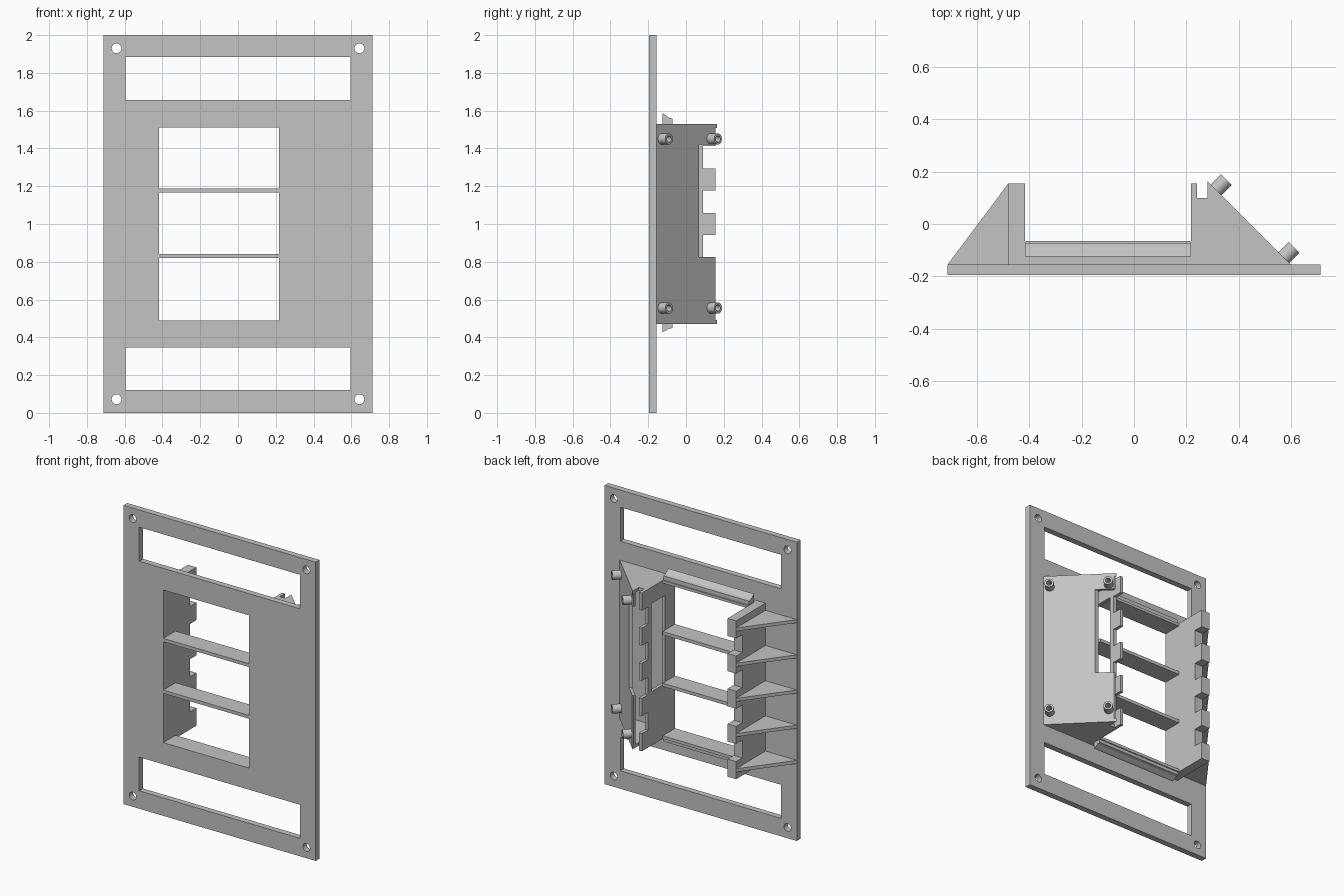
import bpy, bmesh, math
from mathutils import Matrix, Vector

cube = bpy.data.objects.get("Cube")
if cube:
    bpy.data.objects.remove(cube, do_unlink=True)

# One grey for everything
grey = bpy.data.materials.new("plain_grey")
grey.use_nodes = True
colour = (0.55, 0.55, 0.55, 1)
grey.diffuse_color = colour
grey.node_tree.nodes["Principled BSDF"].inputs["Base Color"].default_value = colour

BACK, RIM = -0.155, 0.155        # back of the plate, rear edge of the walls
LOW, HIGH, SKIN = 0.47, 1.53, 0.022
WIN_L, WIN_R = -0.417, 0.218     # window sides


def prism(name, pts, axis, a, b):
    """Extrude a 2D outline along an axis: x takes (y, z), y takes (x, z), z takes (x, y)."""
    place = {"x": lambda p, t: (t, p[0], p[1]),
             "y": lambda p, t: (p[0], t, p[1]),
             "z": lambda p, t: (p[0], p[1], t)}[axis]
    bm = bmesh.new()
    face = bm.faces.new([bm.verts.new(place(p, a)) for p in pts])
    ext = bmesh.ops.extrude_face_region(bm, geom=[face])
    shift = Vector(place((0, 0), b - a))
    bmesh.ops.translate(bm, vec=shift,
                        verts=[v for v in ext["geom"] if isinstance(v, bmesh.types.BMVert)])
    bmesh.ops.recalc_face_normals(bm, faces=bm.faces)
    mesh = bpy.data.meshes.new(name)
    bm.to_mesh(mesh)
    bm.free()
    obj = bpy.data.objects.new(name, mesh)
    mesh.materials.append(grey)
    bpy.context.collection.objects.link(obj)
    return obj


def rect(a, b, c, d):
    return [(a, c), (b, c), (b, d), (a, d)]


def circle(x, y, r, n=24):
    return [(x + r * math.cos(i * math.tau / n), y + r * math.sin(i * math.tau / n))
            for i in range(n)]


def cut(obj, cutters):
    """Subtract the cutters for good and remove them."""
    for c in cutters:
        c.hide_render = True
        mod = obj.modifiers.new("cut", "BOOLEAN")
        mod.object, mod.operation, mod.solver = c, "DIFFERENCE", "EXACT"
    graph = bpy.context.evaluated_depsgraph_get()
    mesh = bpy.data.meshes.new_from_object(obj.evaluated_get(graph))
    obj.modifiers.clear()
    obj.data = mesh
    for c in cutters:
        bpy.data.objects.remove(c, do_unlink=True)


# Face plate with window, two slots and corner holes
plate = prism("face_plate", rect(-0.712, 0.712, 0, 2), "y", -0.195, BACK)
openings = [rect(WIN_L, WIN_R, 0.49, 1.512),
            rect(-0.595, 0.595, 0.12, 0.345), rect(-0.595, 0.595, 1.657, 1.885)]
openings += [circle(x, z, 0.026) for x in (-0.643, 0.643) for z in (0.072, 1.93)]
cut(plate, [prism("cutter", o, "y", -0.3, 0) for o in openings])

# Shelves across the window
for name, z in (("lower_divider", 0.82), ("upper_divider", 1.166)):
    prism(name, rect(WIN_L, WIN_R, z, z + SKIN), "y", -0.195, -0.065)
prism("bottom_shelf", rect(WIN_L, WIN_R, LOW, 0.49), "y", BACK, -0.065)
prism("top_shelf", rect(WIN_L, WIN_R, 1.512, HIGH), "y", BACK, -0.065)

# Hooked clip strips on the outer shelves
hook = [(-0.125, 0), (-0.125, 0.057), (-0.115, 0.052), (-0.09, 0.032),
        (-0.072, 0.028), (-0.072, 0)]
prism("top_clip", [(y, HIGH + z) for y, z in hook], "x", WIN_L, WIN_R)
prism("bottom_clip", [(y, LOW - 0.75 * z) for y, z in hook], "x", WIN_L, WIN_R)

# Toothed wall outline: five teeth, four notches
step = (HIGH - LOW) / 9
teeth = [(BACK, LOW)]
for i in range(9):
    y = RIM if i % 2 == 0 else 0.09
    teeth += [(y, LOW + i * step), (y, LOW + (i + 1) * step)]
teeth.append((BACK, HIGH))

prism("thick_toothed_wall", teeth, "x", -0.48, WIN_L)
thin = prism("thin_toothed_wall", teeth, "x", WIN_R, WIN_R + SKIN)
cut(thin, [prism("cutter", rect(-0.09, 0.055, 0.83, 1.42), "x", 0.1, 0.4)])

# Triangular ribs behind every tooth of the thick wall
for i in range(5):
    z = LOW + (2 * i + 0.5) * step
    prism(f"rib_{i + 1}", [(-0.712, BACK), (-0.48, BACK), (-0.48, RIM)], "z",
          z - 0.011, z + 0.011)

# Sloped panel with a long rear cutout
slope = 0.445
panel = prism("sloped_panel",
              [(slope - BACK, BACK), (slope - RIM, RIM), (0.28, RIM), (0.28, 0.137),
               (slope - 0.028 - BACK, BACK)], "z", LOW, HIGH)
cut(panel, [prism("cutter", rect(0.07, 0.3, 0.825, 1.42), "x", 0.26, 0.5)])

# End caps with a channel between wall and panel
cap = [(WIN_R, BACK), (slope - BACK, BACK), (0.28, slope - 0.28), (0.28, 0.1),
       (WIN_R + SKIN, 0.1), (WIN_R + SKIN, RIM), (WIN_R, RIM)]
prism("bottom_cap", cap, "z", LOW, LOW + SKIN)
prism("top_cap", cap, "z", HIGH - SKIN, HIGH)

# Hollow posts standing square to the sloped panel
turn = Vector((1, 1, 0)).to_track_quat("Z", "Y").to_matrix().to_4x4()
for i, (x, z) in enumerate([(x, z) for x in (0.314, 0.573) for z in (0.555, 1.45)]):
    post = prism(f"post_{i + 1}", circle(0, 0, 0.029), "z", -0.006, 0.055)
    cut(post, [prism("cutter", circle(0, 0, 0.017), "z", 0, 0.1)])
    post.data.transform(Matrix.Translation((x, slope - x, z)) @ turn)
    bpy.ops.object.select_all(action="DESELECT")
    post.select_set(True)
    bpy.context.view_layer.objects.active = post
    bpy.ops.object.shade_smooth_by_angle(angle=math.radians(35))
